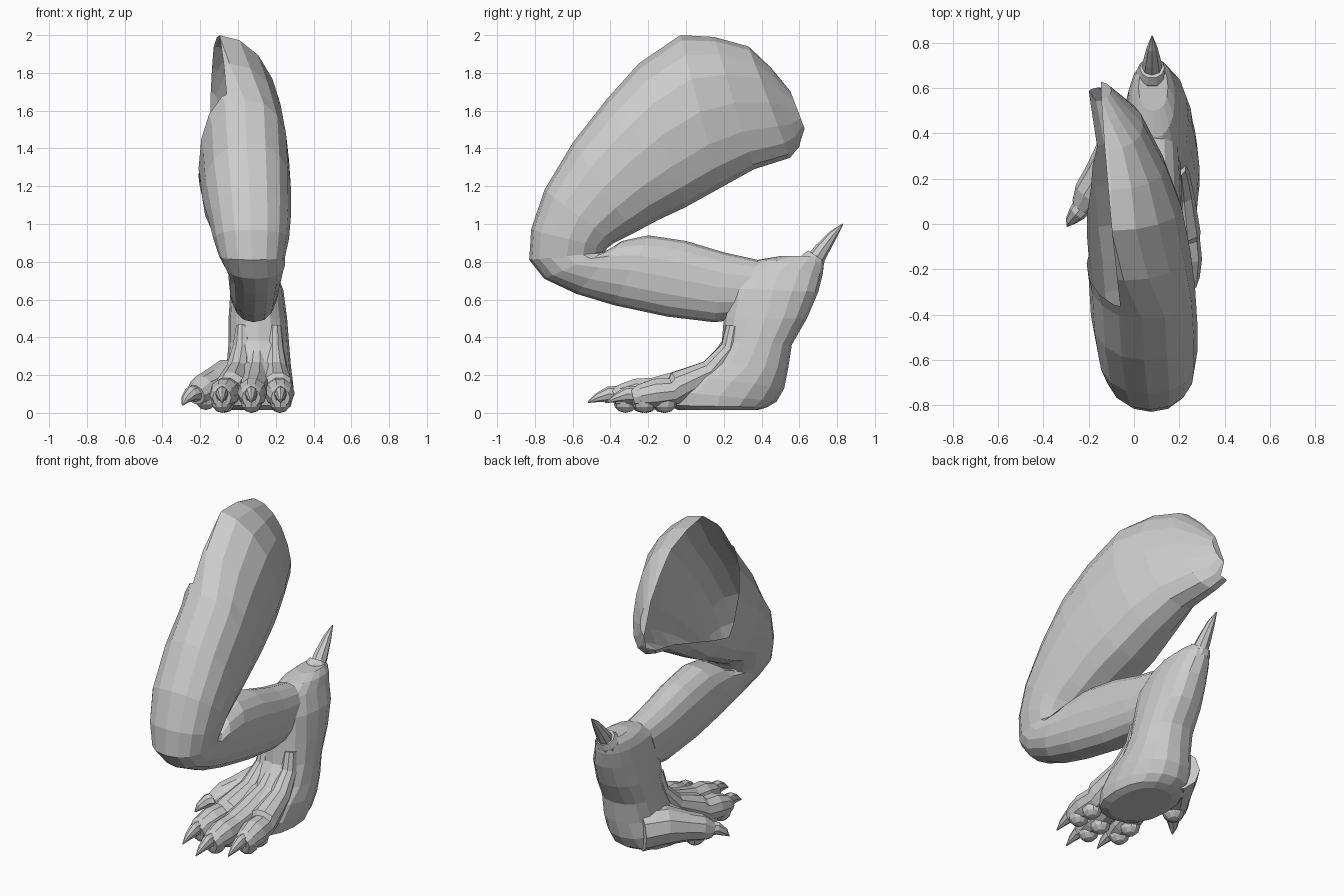
import bpy, bmesh, math
from mathutils import Vector


def loft(name, rings, cut=None):
    """Skin a closed surface through rings of equal point count."""
    bm = bmesh.new()
    vs = [[bm.verts.new(p) for p in ring] for ring in rings]
    n = len(vs[0])
    for a, b in zip(vs, vs[1:]):
        for i in range(n):
            j = (i + 1) % n
            bm.faces.new((a[i], a[j], b[j], b[i]))
    bm.faces.new(vs[0][::-1])
    bm.faces.new(vs[-1])
    bmesh.ops.recalc_face_normals(bm, faces=bm.faces)
    if cut:
        cut(bm)
    me = bpy.data.meshes.new(name)
    bm.to_mesh(me)
    bm.free()
    ob = bpy.data.objects.new(name, me)
    bpy.context.collection.objects.link(ob)
    return ob


def section(fy, fz, ry, rz, x0, x1, lean=0, sag=0, n=16, power=0.88):
    """Rounded section between two side-view points and two x limits.
    lean moves the front point sideways, sag lowers the inner bulge."""
    c = Vector(((x0 + x1) / 2, (fy + ry) / 2, (fz + rz) / 2))
    u = Vector((0, (fy - ry) / 2, (fz - rz) / 2))
    w = Vector(((x1 - x0) / 2, 0, 0))
    pts = []
    for i in range(n):
        t = 2 * math.pi * i / n
        s, k = math.sin(t), math.cos(t)
        p = (c + u * math.copysign(abs(k) ** power, k)
             + w * math.copysign(abs(s) ** power, s))
        p.x += lean * max(k, 0) ** 2
        p -= u * sag * max(-s, 0) ** 2
        pts.append(p)
    return pts


def tube(name, path, n=8, squash=1.0):
    """Round tube through (x, y, z, radius) points."""
    ps = [Vector(p[:3]) for p in path]
    rings = []
    for i, p in enumerate(ps):
        d = (ps[min(i + 1, len(ps) - 1)] - ps[max(i - 1, 0)]).normalized()
        side = d.cross(Vector((0, 0, 1))).normalized()
        up = side.cross(d)
        r = path[i][3]
        rings.append([p + side * r * squash * math.cos(2 * math.pi * k / n)
                      + up * r * math.sin(2 * math.pi * k / n) for k in range(n)])
    return loft(name, rings)


def pad(name, loc, size):
    bm = bmesh.new()
    bmesh.ops.create_uvsphere(bm, u_segments=10, v_segments=6, radius=1)
    for v in bm.verts:
        v.co = Vector([v.co[i] * size[i] + loc[i] for i in range(3)])
    me = bpy.data.meshes.new(name)
    bm.to_mesh(me)
    bm.free()
    bpy.context.collection.objects.link(bpy.data.objects.new(name, me))


# Thigh, knee and shin: one skin bent round the knee, open at the inner hip
def open_hip(bm):
    low = Vector((-0.12, -0.14, 1.22))
    planes = [(Vector((-0.1, 0, 2)), Vector((-0.384, -0.035, -0.008))),
              (low, Vector((0, -0.20, 0.74))),
              (low, Vector((0, 0.46, 0.22)))]
    for co, no in planes:
        geom = bm.verts[:] + bm.edges[:] + bm.faces[:]
        bmesh.ops.bisect_plane(bm, geom=geom, plane_co=co, plane_no=no)
    gone = [f for f in bm.faces
            if all((f.calc_center_median() - co).dot(no) > 0 for co, no in planes)]
    bmesh.ops.delete(bm, geom=gone, context='FACES')


leg = [
    (0.55, 1.71, 0.63, 1.50, -0.25, -0.10),
    (0.45, 1.83, 0.60, 1.41, -0.27, -0.04),
    (0.33, 1.94, 0.55, 1.35, -0.25, 0.04, -0.01),
    (0.15, 1.99, 0.36, 1.29, -0.24, 0.14, -0.05),
    (-0.03, 2.00, 0.18, 1.19, -0.23, 0.21, -0.09, 0.2),
    (-0.25, 1.85, 0.00, 1.09, -0.22, 0.25, -0.06, 0.3),
    (-0.42, 1.66, -0.15, 1.02, -0.20, 0.27, 0, 0.3),
    (-0.60, 1.43, -0.28, 0.95, -0.19, 0.28, 0, 0.2),
    (-0.75, 1.18, -0.38, 0.90, -0.16, 0.28),
    (-0.82, 0.97, -0.42, 0.87, -0.13, 0.27),
    (-0.83, 0.81, -0.43, 0.85, -0.10, 0.25),
    (-0.75, 0.71, -0.41, 0.86, -0.07, 0.25),
    (-0.58, 0.63, -0.34, 0.91, -0.05, 0.24),
    (-0.38, 0.57, -0.20, 0.94, -0.05, 0.23),
    (-0.10, 0.51, 0.00, 0.91, -0.05, 0.22),
    (0.15, 0.48, 0.20, 0.85, -0.04, 0.21),
    (0.32, 0.50, 0.38, 0.81, -0.03, 0.20),
]
loft("thigh_and_shin", [section(*r) for r in leg], open_hip)

# Heel, instep and sole
foot = [
    (0.50, 0.83, 0.71, 0.83, 0.02, 0.15),
    (0.38, 0.81, 0.73, 0.79, -0.01, 0.18),
    (0.27, 0.76, 0.725, 0.74, -0.03, 0.20),
    (0.22, 0.66, 0.70, 0.64, -0.04, 0.24),
    (0.20, 0.50, 0.64, 0.50, -0.05, 0.26),
    (0.19, 0.38, 0.56, 0.36, -0.05, 0.27),
    (0.11, 0.27, 0.54, 0.23, -0.06, 0.28),
    (-0.03, 0.21, 0.52, 0.13, -0.10, 0.29),
    (-0.12, 0.12, 0.48, 0.06, -0.12, 0.29),
    (-0.10, 0.04, 0.43, 0.03, -0.10, 0.28),
    (-0.04, 0.015, 0.38, 0.015, -0.05, 0.24),
]
loft("heel_and_foot", [section(*r) for r in foot])

# Three front toes with tendons, cuticles, claws and pads
for label, x0, x1, yt in (("inner", 0.03, -0.085, -0.28),
                          ("middle", 0.11, 0.07, -0.37),
                          ("outer", 0.19, 0.225, -0.27)):
    def px(t):
        return x0 + (x1 - x0) * t
    tube(label + "_toe", [
        (px(0), 0.25, 0.46, 0.04),
        (px(0.1), 0.23, 0.34, 0.05),
        (px(0.3), 0.13, 0.22, 0.065),
        (px(0.55), -0.04, 0.14, 0.085),
        (px(0.75), yt + 0.20, 0.115, 0.075),
        (px(0.88), yt + 0.11, 0.105, 0.08),
        (px(1), yt + 0.03, 0.09, 0.065),
        (px(1), yt - 0.01, 0.08, 0.05)], n=10)
    tube(label + "_claw", [
        (x1, yt + 0.04, 0.10, 0.045),
        (x1, yt - 0.04, 0.10, 0.04),
        (x1, yt - 0.10, 0.08, 0.024),
        (x1, yt - 0.15, 0.055, 0.003)], squash=0.8)
    for k, dy in enumerate((0.05, 0.16)):
        pad(f"{label}_toe_pad_{k + 1}", (px(1 - 0.12 * k), yt + dy, 0.06),
            (0.058, 0.065, 0.06))

# Inner thumb toe
tube("thumb_toe", [
    (0.03, 0.42, 0.16, 0.13),
    (-0.06, 0.30, 0.165, 0.12),
    (-0.14, 0.20, 0.14, 0.09),
    (-0.19, 0.13, 0.12, 0.08),
    (-0.225, 0.075, 0.095, 0.055)], n=10)
tube("thumb_claw", [
    (-0.21, 0.10, 0.105, 0.048),
    (-0.25, 0.05, 0.10, 0.04),
    (-0.28, 0.015, 0.07, 0.024),
    (-0.295, -0.01, 0.04, 0.003)])
pad("thumb_pad", (-0.17, 0.15, 0.075), (0.06, 0.07, 0.06))

# Heel spur in its socket
tube("spur_socket", [
    (0.08, 0.62, 0.72, 0.075),
    (0.08, 0.67, 0.80, 0.07),
    (0.08, 0.69, 0.83, 0.055)], n=10)
tube("heel_spur", [
    (0.08, 0.67, 0.79, 0.05),
    (0.08, 0.72, 0.865, 0.04),
    (0.08, 0.78, 0.945, 0.024),
    (0.08, 0.83, 1.00, 0.003)])
